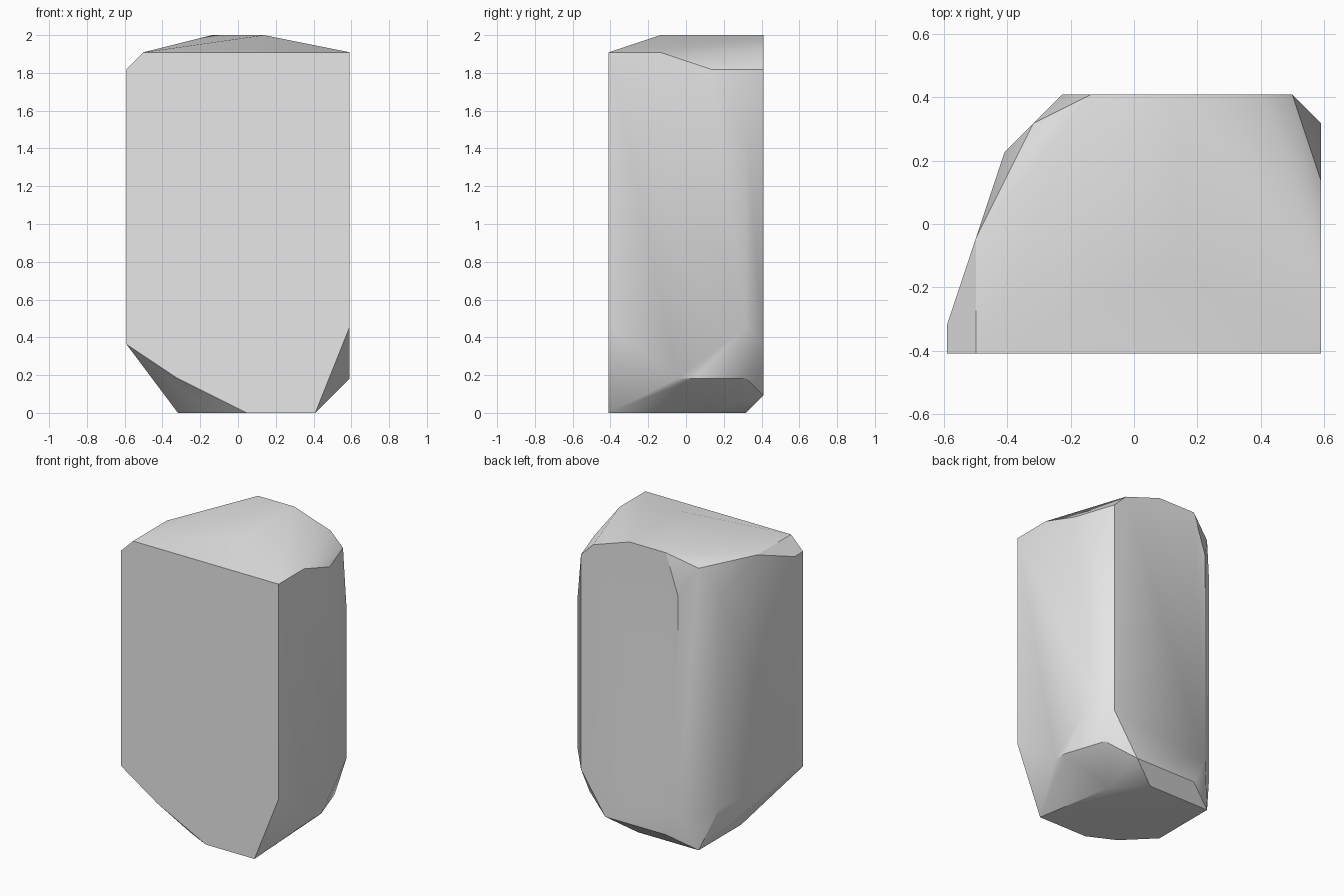
import bpy
import bmesh
import math
from mathutils import Vector

# Remove the default cube
default_cube = bpy.data.objects.get("Cube")
if default_cube:
    bpy.data.objects.remove(default_cube, do_unlink=True)

# The stone is laid out on a coarse grid of whole steps
WIDTH, DEPTH, HEIGHT = 13, 9, 22
STEP = 2 / HEIGHT

# Flat sides, each an outline lying in one plane of the grid
front_outline = [(0, 4), (0, 20), (1, 21), (WIDTH, 21), (WIDTH, 5), (11, 0), (7, 0), (3, 2)]
back_outline = [(4, 3), (4, 19), (5, HEIGHT), (8, HEIGHT), (11, 21), (12, 20), (12, 4), (10, 1), (5, 1)]
base_outline = [(5, 1), (3, 3), (3, 8), (8, 8), (10, 6)]
side_outline = [(3, 21), (6, 20), (8, 16), (8, 5), (5, 2), (4, 2)]

corners = [(x, 0, z) for x, z in front_outline]
corners += [(x, DEPTH, z) for x, z in back_outline]
corners += [(x, y, 0) for x, y in base_outline]
corners += [(WIDTH, y, z) for y, z in side_outline]

# Rounded flank, running from the front edge to the back edge
for x, y, bottom, top in [(0, 1, 4, 20), (2, 7, 3, 19)]:
    corners += [(x, y, bottom), (x, y, top)]

# Rim of the flank, peak of the top and the chipped lower corner
corners += [(1, 4, 21), (3, 8, 21), (8, 3, HEIGHT), (12, 8, 2)]


def to_model(corner):
    """Centre a grid corner on the origin and scale it to size."""
    x, y, z = corner
    return Vector((x - WIDTH / 2, y - DEPTH / 2, z)) * STEP


def make_material(name, colour):
    material = bpy.data.materials.new(name)
    material.use_nodes = True
    material.diffuse_color = colour
    shader = material.node_tree.nodes["Principled BSDF"]
    shader.inputs["Base Color"].default_value = colour
    return material


# Wrap the corners in a solid and merge the coplanar triangles
bm = bmesh.new()
for corner in corners:
    bm.verts.new(to_model(corner))
bmesh.ops.convex_hull(bm, input=bm.verts[:])
loose = [v for v in bm.verts if not v.link_faces]
bmesh.ops.delete(bm, geom=loose, context="VERTS")
bmesh.ops.dissolve_limit(bm, angle_limit=math.radians(1), verts=bm.verts[:], edges=bm.edges[:])
bmesh.ops.recalc_face_normals(bm, faces=bm.faces[:])

mesh = bpy.data.meshes.new("stone")
bm.to_mesh(mesh)
bm.free()
stone = bpy.data.objects.new("stone", mesh)
bpy.context.collection.objects.link(stone)
mesh.materials.append(make_material("light grey stone", (0.8, 0.8, 0.8, 1)))

# Soft shading across the shallow facets, crisp at the sharp edges
bpy.ops.object.select_all(action="DESELECT")
stone.select_set(True)
bpy.context.view_layer.objects.active = stone
bpy.ops.object.shade_smooth_by_angle(angle=math.radians(30))
